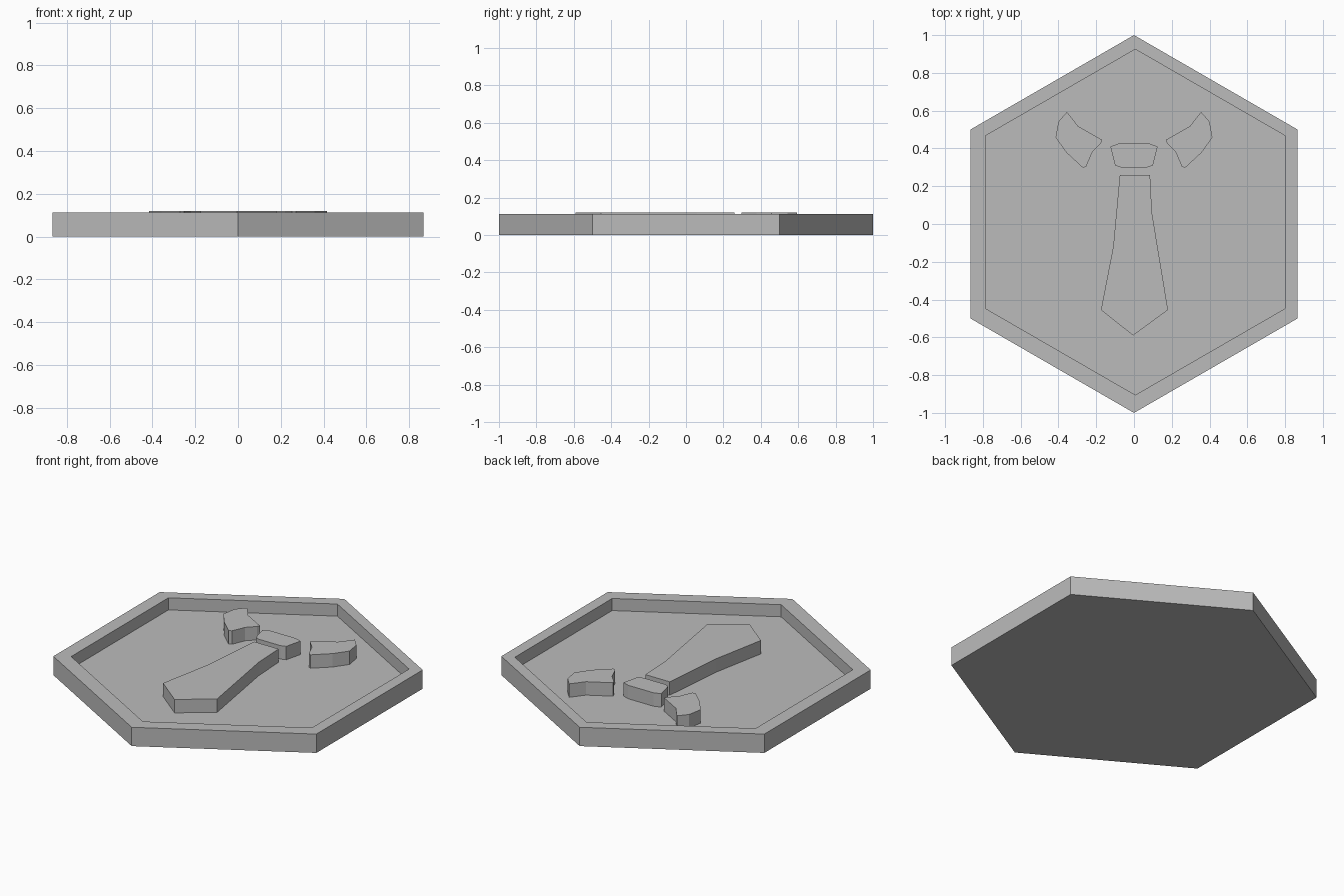
import bpy
import bmesh
import math

cube = bpy.data.objects.get("Cube")
if cube:
    bpy.data.objects.remove(cube, do_unlink=True)

RIM_TOP = 0.112
FLOOR = 0.04
EMBLEM_TOP = 0.12

# One plain grey for the whole plaque
grey = bpy.data.materials.new("plain_grey")
grey.use_nodes = True
grey_colour = (0.5, 0.5, 0.5, 1.0)
grey.diffuse_color = grey_colour
grey.node_tree.nodes["Principled BSDF"].inputs["Base Color"].default_value = grey_colour


def finish(name, bm):
    bmesh.ops.recalc_face_normals(bm, faces=bm.faces)
    mesh = bpy.data.meshes.new(name)
    bm.to_mesh(mesh)
    bm.free()
    mesh.materials.append(grey)
    obj = bpy.data.objects.new(name, mesh)
    bpy.context.collection.objects.link(obj)
    return obj


def hexagon(bm, radius, z, cx=0.0, cy=0.0):
    """Ring of six vertices with points towards front and back."""
    angles = [math.radians(90 + 60 * i) for i in range(6)]
    return [bm.verts.new((cx + radius * math.cos(a), cy + radius * math.sin(a), z))
            for a in angles]


def raised_shape(name, outline):
    """Extrude a flat outline from the tray floor to the emblem height."""
    bm = bmesh.new()
    base = bm.faces.new([bm.verts.new((x, y, FLOOR)) for x, y in outline])
    top = bmesh.ops.extrude_face_region(bm, geom=[base], use_keep_orig=True)["geom"]
    moved = [g for g in top if isinstance(g, bmesh.types.BMVert)]
    bmesh.ops.translate(bm, verts=moved, vec=(0, 0, EMBLEM_TOP - FLOOR))
    return finish(name, bm)


def mirrored(outline):
    return [(-x, y) for x, y in reversed(outline)]


# Hexagonal tray: outer wall, flat rim, inner wall and sunken floor
bm = bmesh.new()
inner = dict(radius=0.915, cx=0.007, cy=0.01)
rings = [hexagon(bm, 1.0, 0.0), hexagon(bm, 1.0, RIM_TOP),
         hexagon(bm, z=RIM_TOP, **inner), hexagon(bm, z=FLOOR, **inner)]
for low, high in zip(rings, rings[1:]):
    for i in range(6):
        j = (i + 1) % 6
        bm.faces.new((low[i], low[j], high[j], high[i]))
bm.faces.new(rings[0])
bm.faces.new(rings[-1])
finish("hexagonal_tray", bm)

# Long flared blade
raised_shape("tie_blade", [
    (-0.075, 0.26), (-0.11, -0.12), (-0.175, -0.455), (-0.005, -0.59),
    (0.18, -0.455), (0.095, 0.06), (0.085, 0.26)])

# Knot above the blade
half_knot = [(0.07, 0.3), (0.1, 0.31), (0.125, 0.41), (0.083, 0.425)]
raised_shape("tie_knot", half_knot + mirrored(half_knot))

# Pair of collar wings
wing = [
    (0.355, 0.593), (0.295, 0.517), (0.168, 0.445), (0.175, 0.428), (0.22, 0.382),
    (0.253, 0.305), (0.27, 0.297), (0.358, 0.378), (0.415, 0.458), (0.4, 0.542)]
raised_shape("left_collar_wing", wing)
raised_shape("right_collar_wing", mirrored(wing))
